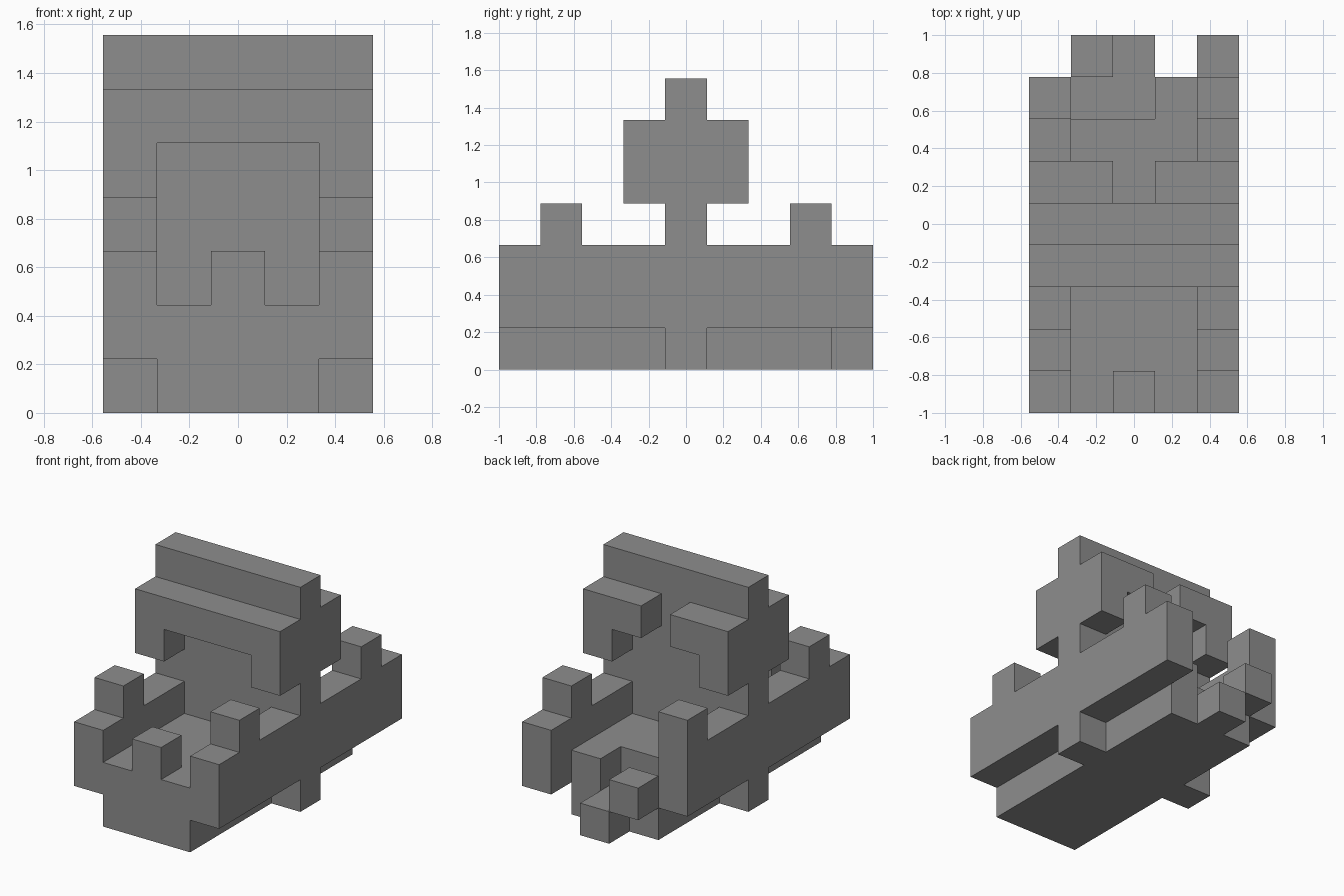
import bpy
import bmesh
import math
from itertools import product
from mathutils import Vector

cube = bpy.data.objects.get("Cube")
if cube:
    bpy.data.objects.remove(cube, do_unlink=True)

UNIT = 2 / 9
ORIGIN = Vector((-2.5, -4.5, 0))

grey = bpy.data.materials.new("stone_grey")
grey.use_nodes = True
colour = (0.27, 0.27, 0.27, 1)
grey.diffuse_color = colour
grey.node_tree.nodes["Principled BSDF"].inputs["Base Color"].default_value = colour


def block(x, y, z):
    """Grid cells of a box; each argument is a (first, last) pair."""
    return set(product(*(range(a, b + 1) for a, b in (x, y, z))))


def mirrored(cells):
    return cells | {(4 - x, y, z) for x, y, z in cells}


parts = {
    # Lower hull, with a corner cut out at the back
    "keel": block((1, 3), (0, 7), (0, 1)) - block((1, 2), (7, 7), (1, 1)),
    "side_feet": mirrored(block((0, 0), (4, 4), (0, 0))),
    # Side walls; the left one runs further back
    "right_wall": block((0, 0), (0, 7), (1, 2)),
    "left_wall": block((4, 4), (0, 8), (1, 2)),
    "wall_posts": mirrored(block((0, 0), (1, 1), (3, 3)) | block((0, 0), (7, 7), (3, 3))),
    "bow_post": block((2, 2), (0, 0), (2, 2)),
    # Central tower and its overhanging canopy
    "tower": block((1, 3), (4, 4), (2, 2)) | block((0, 4), (4, 4), (3, 6)),
    "front_canopy": block((0, 4), (3, 3), (4, 5)) - block((1, 3), (3, 3), (4, 4)),
    "back_canopy": mirrored(block((0, 0), (5, 5), (4, 5)) | block((1, 1), (5, 5), (5, 5))),
    # Offset blocks at the stern
    "stern_low_block": block((2, 2), (8, 8), (0, 0)),
    "stern_high_block": block((1, 1), (8, 8), (1, 1)),
}
solid = set().union(*parts.values())


def build(name, cells):
    """Skin the cells of a part, leaving out faces hidden against a neighbour."""
    bm = bmesh.new()
    for cell in sorted(cells):
        for axis, sign in product(range(3), (-1, 1)):
            normal = Vector((0, 0, 0))
            normal[axis] = sign
            if tuple(int(c + n) for c, n in zip(cell, normal)) in solid:
                continue
            u = Vector((0, 0, 0))
            u[(axis + 1) % 3] = 0.5
            v = normal.cross(u)
            middle = Vector(cell) + Vector((0.5, 0.5, 0.5)) + normal / 2
            corners = (middle - u - v, middle + u - v, middle + u + v, middle - u + v)
            bm.faces.new([bm.verts.new((c + ORIGIN) * UNIT) for c in corners])
    bmesh.ops.remove_doubles(bm, verts=bm.verts, dist=0.001)
    bmesh.ops.dissolve_limit(bm, angle_limit=math.radians(1), verts=bm.verts, edges=bm.edges)
    mesh = bpy.data.meshes.new(name)
    bm.to_mesh(mesh)
    bm.free()
    mesh.materials.append(grey)
    bpy.context.collection.objects.link(bpy.data.objects.new(name, mesh))


for part_name, part_cells in parts.items():
    build(part_name, part_cells)
